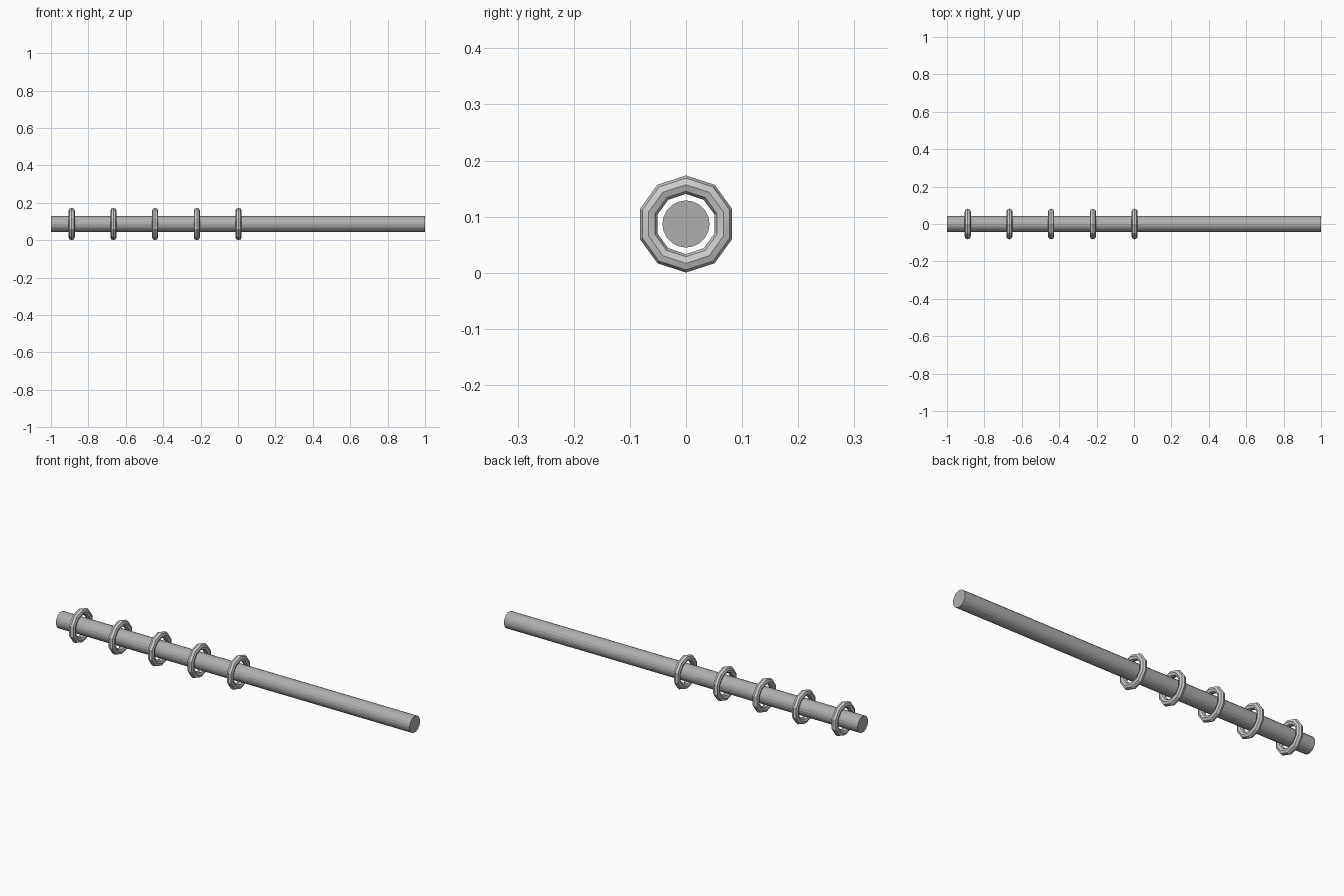
import bpy
from math import pi, radians

if "Cube" in bpy.data.objects:
    bpy.data.objects.remove(bpy.data.objects["Cube"])

AXIS_Z = 0.087        # height of the rod axis
RING_COUNT = 5
RING_START = 0.003    # first ring sits at mid-rod, the rest follow to the left
RING_STEP = 0.223

# Rod lying along x, flat-faced and darker than the rings
bpy.ops.mesh.primitive_cylinder_add(vertices=20, radius=0.042, depth=2,
                                    location=(0, 0, AXIS_Z), rotation=(0, pi / 2, 0))
rod = bpy.context.object
rod.name = "curtain_rod"
dark = bpy.data.materials.new("dark_grey")
dark.diffuse_color = (0.43, 0.43, 0.43, 1)
dark.use_nodes = True
dark.node_tree.nodes["Principled BSDF"].inputs["Base Color"].default_value = dark.diffuse_color
rod.data.materials.append(dark)

# Loose ten-sided rings around the rod, a corner pointing straight up
for i in range(RING_COUNT):
    bpy.ops.mesh.primitive_torus_add(major_segments=10, minor_segments=8,
                                     major_radius=0.070, minor_radius=0.0165,
                                     location=(RING_START - i * RING_STEP, 0, AXIS_Z),
                                     rotation=(0, pi / 2, 0))
    bpy.context.object.name = f"curtain_ring_{i + 1}"
    bpy.ops.object.shade_smooth_by_angle(angle=radians(30))
